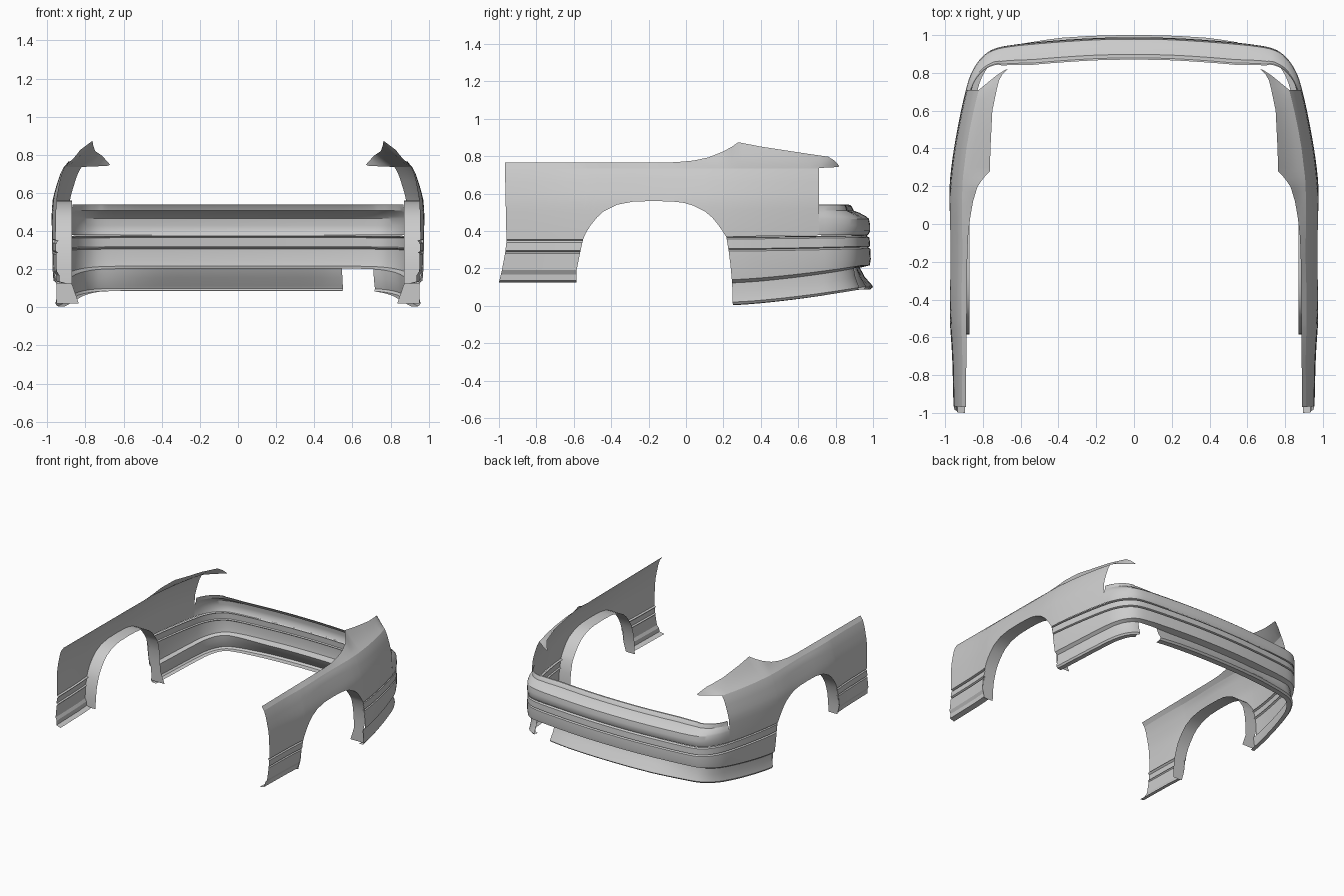
import bpy, bmesh
from mathutils import Vector

if "Cube" in bpy.data.objects:
    bpy.data.objects.remove(bpy.data.objects["Cube"])


def lerp_table(t, table):
    """Piecewise-linear lookup of (key, value...) rows."""
    if t <= table[0][0]:
        return table[0][1:]
    for a, b in zip(table, table[1:]):
        if t <= b[0]:
            f = (t - a[0]) / (b[0] - a[0])
            return tuple(p + (q - p) * f for p, q in zip(a[1:], b[1:]))
    return table[-1][1:]


def loft(name, columns, mirror=False, drop=None, angle=28):
    """Sheet through equal-length columns of points."""
    bm = bmesh.new()
    grid = [[bm.verts.new(p) for p in col] for col in columns]
    for a, b in zip(grid, grid[1:]):
        for i in range(len(a) - 1):
            quad = (a[i], b[i], b[i + 1], a[i + 1])
            c = sum((v.co for v in quad), Vector()) / 4
            if not (drop and drop(c)):
                bm.faces.new(quad)
    bmesh.ops.delete(bm, geom=[v for v in bm.verts if not v.link_faces], context='VERTS')
    bmesh.ops.remove_doubles(bm, verts=bm.verts, dist=0.0005)
    bmesh.ops.recalc_face_normals(bm, faces=bm.faces)
    me = bpy.data.meshes.new(name)
    bm.to_mesh(me)
    bm.free()
    ob = bpy.data.objects.new(name, me)
    bpy.context.collection.objects.link(ob)
    if mirror:
        ob.modifiers.new("mirror", 'MIRROR')
    bpy.ops.object.select_all(action='DESELECT')
    ob.select_set(True)
    bpy.context.view_layer.objects.active = ob
    bpy.ops.object.shade_smooth_by_angle(angle=angle * 3.14159 / 180)
    return ob


def smooth_path(pts, n=3):
    """Catmull-Rom resampling of a 2D path."""
    p = [Vector(q) for q in pts]
    p = [2 * p[0] - p[1]] + p + [2 * p[-1] - p[-2]]
    out = []
    for i in range(1, len(p) - 2):
        for k in range(n):
            t = k / n
            out.append(0.5 * (2 * p[i] + (p[i + 1] - p[i - 1]) * t
                       + (2 * p[i - 1] - 5 * p[i] + 4 * p[i + 1] - p[i + 2]) * t * t
                       + (3 * p[i] - p[i - 1] - 3 * p[i + 1] + p[i + 2]) * t ** 3))
    return out + [p[-2]]


# Body shape: plan width, inward lean with height, top edge
PLAN = [(-1, .955), (-.7, .962), (-.52, .975), (-.38, .98), (.12, .98), (.24, .974),
        (.4, .953), (.58, .92), (.71, .89)]
LEAN = [(.42, 0), (.5, .003), (.56, .008), (.6, .018), (.65, .034), (.7, .052), (.735, .072)]
TOP = [(-.97, .89, .765), (-.1, .882, .765), (.03, .868, .774), (.12, .852, .793),
       (.2, .828, .825), (.245, .795, .85), (.28, .763, .874), (.4, .76, .851), (.6, .75, .82), (.71, .727, .804)]
SHOULDER = .735


def side_x(y, z):
    scale = lerp_table(y, [(-1, .6), (-.5, .85), (-.2, 1), (.5, .9), (.71, .95)])[0]
    return lerp_table(y, PLAN)[0] - lerp_table(z, LEAN)[0] * scale


# Fender side panel above the wheel arch
arch = [(-.55, .355), (-.535, .39), (-.51, .43), (-.475, .473), (-.44, .505), (-.37, .54),
        (-.28, .557), (-.17, .56), (-.07, .557), (-.01, .55), (.04, .535), (.1, .505),
        (.14, .472), (.17, .435), (.195, .4), (.215, .368)]
lower = [(-.96, .355), (-.85, .355), (-.74, .355), (-.64, .355)] + arch + \
        [(.3, .37), (.4, .372), (.5, .373), (.6, .375), (.66, .376), (.71, .377)]
cols = []
for y, z0 in lower:
    col = []
    for k in range(11):
        z = z0 + (SHOULDER - z0) * k / 10
        yy = y - .008 * k / 10 if y < -.95 else y
        col.append((side_x(yy, z), yy, z))
    cols.append(col)
loft("fender_side", cols, True)

# Fender shoulder rising to the rear pillar, ending in a lip over the lamp opening
cols = []
ends = [(Vector((.785, .74, .738)), Vector((.715, .76, .797))),
        (Vector((.73, .785, .74)), Vector((.695, .795, .775))),
        (Vector((.685, .815, .742)), Vector((.67, .82, .747)))]
spans = []
for y in [p[0] for p in lower] + [.245, .28, .05, .12]:
    xt, zt = lerp_table(y, TOP)
    yy = y - .008 if y < -.95 else y
    spans.append((Vector((side_x(y, SHOULDER), yy, SHOULDER)), Vector((xt, yy, zt))))
spans.sort(key=lambda s: s[0].y)
for a, b in spans + ends:
    rise = b.z - a.z
    cols.append([a.lerp(b, t) - Vector((0, 0, .5 * max(0, rise - .04) * t * (1 - t)))
                 for t in (0, .25, .5, .75, 1)])
loft("fender_shoulder", cols, True)

# Grooved skirt in front of the wheel
skirt = [(0, .355), (-.016, .35), (-.003, .338), (0, .295), (-.012, .288), (-.003, .28),
         (-.005, .19), (-.018, .168), (-.02, .135), (-.06, .125)]
cols = []
for t in (0, .25, .5, .75, 1):
    col = []
    for d, z in skirt:
        f = (.355 - z) / .23
        y0, y1 = -.96 - .04 * f ** 1.5, -.55 - .035 * min(1, f * 1.5)
        y = y0 + (y1 - y0) * t
        col.append((lerp_table(y, PLAN)[0] + d, y, z))
    cols.append(col)
loft("front_skirt", cols, True, angle=20)

# Inward lip around the wheel arch
edge = [(-.585, .125), (-.583, .2), (-.57, .29)] + arch + \
       [(.235, .28), (.243, .2), (.246, .12), (.25, .02)]
cols = []
for y, z in edge:
    x = side_x(y, z) - (.02 if z < .2 else 0)
    xi = .87 if z > .1 else .835
    cols.append([(x, y, z), ((x + xi) / 2, y, z), (xi, y, z)])
loft("arch_lip", cols, True, angle=35)

# Bumper plan path, mirrored about the centre
half = [(.974, .25), (.953, .4), (.92, .58), (.89, .71), (.865, .79), (.825, .86), (.775, .908),
        (.72, .933), (.64, .947), (.55, .957), (.38, .971), (.19, .982), (0, .985)]
path = smooth_path(half + [(-x, y) for x, y in half[-2::-1]])
frames = []
for i, p in enumerate(path):
    t = path[min(i + 1, len(path) - 1)] - path[max(i - 1, 0)]
    n = Vector((-t.y, t.x)).normalized()
    if n.dot(Vector((0, .2)) - p) < 0:
        n = -n
    frames.append((p, n))


def sweep(rows):
    """Rows: inset on side, inset at rear, z on side, z at rear."""
    result = []
    for i, (p, n) in enumerate(frames):
        s = min(1, max(0, (p.y - .25) / .7)) ** 1.4
        w = min(1, max(0, (.85 - abs(p.x)) / .45))
        col = []
        for ds, dr, zs, zr in rows:
            z = zs + (zr - zs) * s
            q = p + n * (ds + (dr - ds) * w)
            if i in (0, len(frames) - 1):
                q.y = .25 - .035 * (z / .37) ** 2
            col.append((q.x, q.y, z))
        result.append(col)
    return result


# Bumper band with grooves
loft("bumper_band", sweep([
    (0, .012, .369, .378), (.016, .02, .364, .373), (.002, .004, .357, .365),
    (0, 0, .305, .318), (.012, .012, .3, .313), (0, 0, .292, .305), (0, -.003, .22, .25),
    (.006, .002, .14, .216), (.03, .055, .122, .203)]), angle=22)

# Lower valance with an exhaust notch on one side
loft("bumper_valance", sweep([
    (.03, .055, .122, .203), (.028, .03, .08, .155), (.02, -.008, .035, .112),
    (.016, -.015, .02, .1), (.026, 0, .006, .087), (.06, .045, .003, .086)]),
    drop=lambda c: .55 < c.x < .72 and c.y > .85, angle=30)

# Upper bumper deck, starting behind the fender
deck = [(.1, .378), (.0, .4), (.0, .43), (.06, .465), (.2, .478), (.5, .497), (.76, .508),
        (.86, .53), (.92, .538), (1, .54)]
cols = []
for p, n in frames:
    if p.y < .705:
        continue
    depth = .115 * lerp_table(-abs(p.x), [(-.89, .22), (-.85, .4), (-.8, .62), (-.72, .85), (-.55, 1)])[0]
    cols.append([(*(p + n * d * depth), z) for d, z in deck])
loft("bumper_deck", cols)
